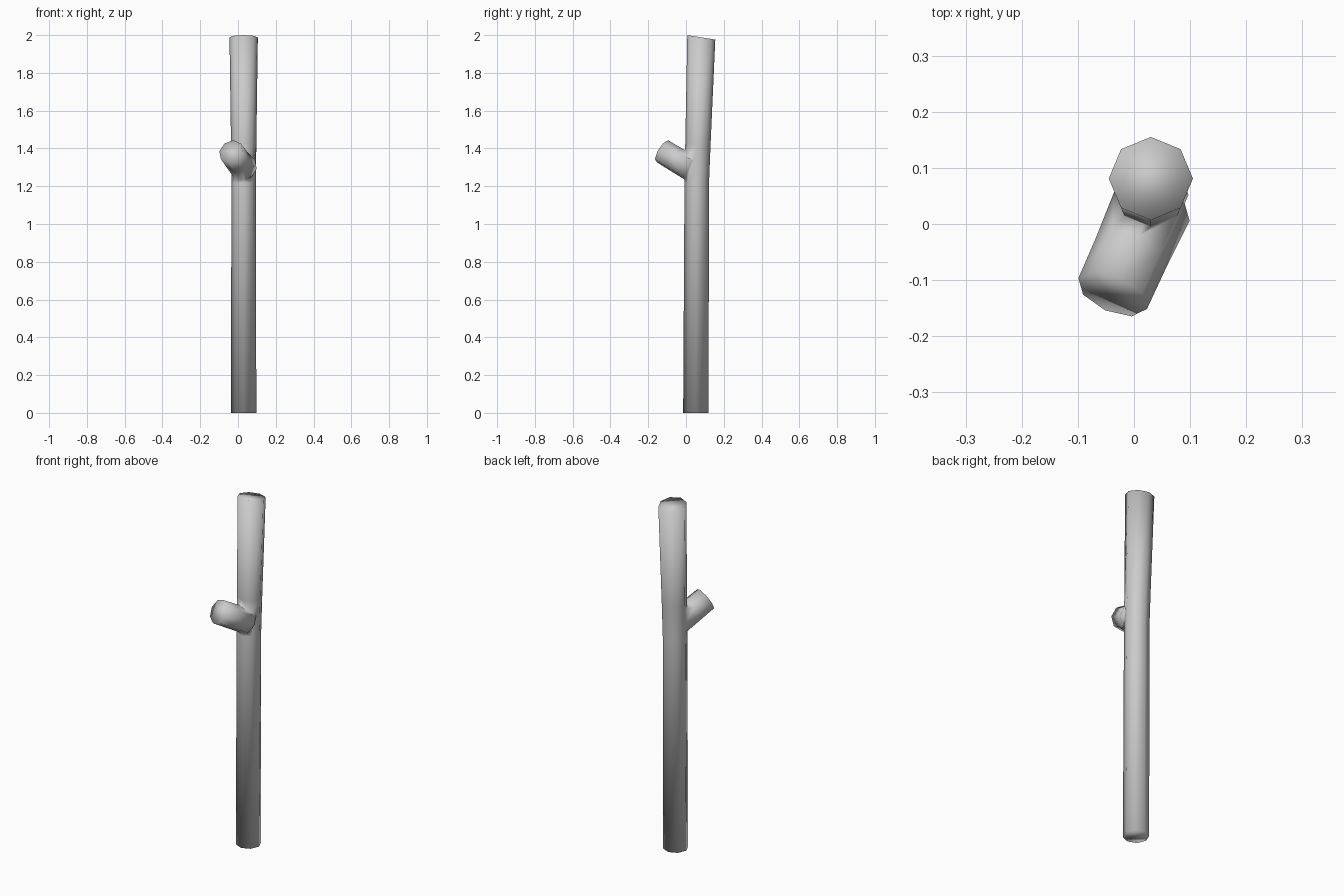
import bpy, bmesh, math
from mathutils import Vector

if "Cube" in bpy.data.objects:
    bpy.data.objects.remove(bpy.data.objects["Cube"])

SIDES = 8


def tube(name, rings):
    """Capped tube through rings of (centre, radius, direction)."""
    bm = bmesh.new()
    loops = []
    for centre, radius, direction in rings:
        d = Vector(direction).normalized()
        ref = Vector((0, 1, 0)) if d.z > 0.9 else Vector((0, 0, 1))
        u = ref.cross(d).normalized()
        v = d.cross(u)
        loop = []
        for i in range(SIDES):
            a = 2 * math.pi * i / SIDES
            loop.append(bm.verts.new(Vector(centre) + radius * (math.cos(a) * u + math.sin(a) * v)))
        loops.append(loop)
    for lo, hi in zip(loops, loops[1:]):
        for i in range(SIDES):
            j = (i + 1) % SIDES
            bm.faces.new((lo[i], lo[j], hi[j], hi[i]))
    bm.faces.new(loops[0])
    bm.faces.new(loops[-1])
    bmesh.ops.recalc_face_normals(bm, faces=bm.faces)
    mesh = bpy.data.meshes.new(name)
    bm.to_mesh(mesh)
    bm.free()
    ob = bpy.data.objects.new(name, mesh)
    bpy.context.collection.objects.link(ob)
    return ob


# Main stem, leaning slightly back above the fork
trunk = tube("trunk", [
    ((0.03, 0.052, 0.0), 0.067, (0, 0, 1)),
    ((0.03, 0.057, 1.22), 0.065, (0, 0, 1)),
    ((0.03, 0.063, 1.42), 0.067, (0, 0.05, 1)),
    ((0.03, 0.081, 1.988), 0.075, (0, 0.16, 1)),
])

# Short side stub, a little wider where it leaves the trunk
out = Vector((-0.35, -0.78, 0.48)).normalized()
tip = Vector((-0.038, -0.124, 1.385))
stub = tube("branch_stub", [
    (tip - out * 0.2 + Vector((0, 0, 0.005)), 0.072, out),
    (tip - out * 0.09, 0.068, out),
    (tip, 0.067, out),
])

# Merge the stub into the trunk
join = trunk.modifiers.new("join_stub", "BOOLEAN")
join.operation = "UNION"
join.solver = "EXACT"
join.object = stub
bpy.context.view_layer.objects.active = trunk
trunk.select_set(True)
bpy.ops.object.modifier_apply(modifier=join.name)
bpy.data.objects.remove(stub)

# Smooth shading all over, including the soft-shaded ends
trunk.data.polygons.foreach_set("use_smooth", [True] * len(trunk.data.polygons))
trunk.data.update()
